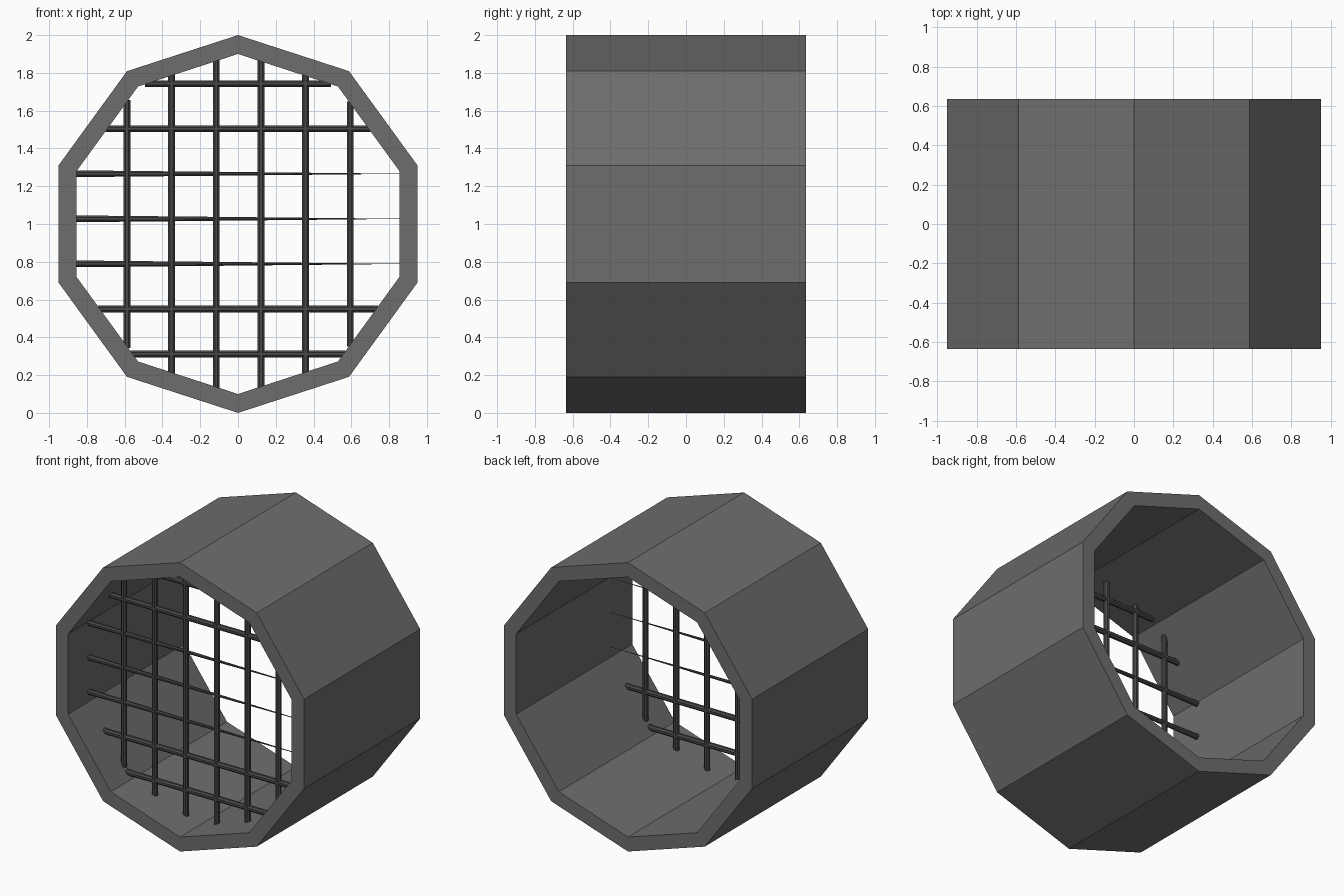
import bpy
import bmesh
from math import pi, radians, sin, cos
from mathutils import Matrix, Vector

cube = bpy.data.objects.get("Cube")
if cube:
    bpy.data.objects.remove(cube)

SIDES = 10
OUTER, INNER = 1.0, 0.9
HALF_DEPTH = 0.635
GRATE_Y = -0.405
BAR_RADIUS = 0.0195
CENTRE = Vector((0, 0, 1))


def make_material(name, value):
    mat = bpy.data.materials.new(name)
    mat.use_nodes = True
    colour = (value, value, value, 1)
    mat.diffuse_color = colour
    bsdf = next(n for n in mat.node_tree.nodes if n.type == "BSDF_PRINCIPLED")
    bsdf.inputs["Base Color"].default_value = colour
    return mat


def add_object(name, bm, mat):
    bmesh.ops.recalc_face_normals(bm, faces=bm.faces)
    mesh = bpy.data.meshes.new(name)
    bm.to_mesh(mesh)
    bm.free()
    mesh.materials.append(mat)
    obj = bpy.data.objects.new(name, mesh)
    bpy.context.collection.objects.link(obj)
    return obj


def half_chord(offset, along):
    """Distance from the centre line to the inner wall for a bar at an offset."""
    apothem = INNER * cos(pi / SIDES)
    reach = []
    for i in range(SIDES):
        a = 2 * pi * i / SIDES
        run, side = (cos(a), sin(a)) if along == "x" else (sin(a), cos(a))
        if run > 0.01:
            reach.append((apothem - side * offset) / run)
    return min(reach) + 0.01


def add_bar(name, offset, along, end_radius=BAR_RADIUS):
    bm = bmesh.new()
    bmesh.ops.create_cone(bm, cap_ends=True, segments=8, radius1=BAR_RADIUS,
                          radius2=end_radius, depth=2 * half_chord(offset, along))
    bmesh.ops.rotate(bm, verts=bm.verts, matrix=Matrix.Rotation(pi / 8, 3, "Z"))
    if along == "x":
        bmesh.ops.rotate(bm, verts=bm.verts, matrix=Matrix.Rotation(pi / 2, 3, "Y"))
        place = Vector((0, GRATE_Y, offset))
    else:
        place = Vector((offset, GRATE_Y, 0))
    bmesh.ops.translate(bm, verts=bm.verts, vec=CENTRE + place)
    add_object(name, bm, bar_grey)


shell_grey = make_material("concrete grey", 0.155)
bar_grey = make_material("dark iron", 0.065)

# Ten-sided pipe: a rectangular wall section spun about the y axis
bm = bmesh.new()
section = [(OUTER, -HALF_DEPTH), (OUTER, HALF_DEPTH),
           (INNER, HALF_DEPTH), (INNER, -HALF_DEPTH)]
verts = [bm.verts.new((0, y, 1 + r)) for r, y in section]
edges = [bm.edges.new((verts[i], verts[(i + 1) % 4])) for i in range(4)]
bmesh.ops.spin(bm, geom=verts + edges, cent=CENTRE, axis=(0, 1, 0),
               angle=radians(360), steps=SIDES)
bmesh.ops.remove_doubles(bm, verts=bm.verts, dist=0.001)
add_object("pipe_shell", bm, shell_grey)

# Upright grate bars
for i in range(6):
    add_bar(f"upright_bar_{i + 1}", -0.588 + 0.2365 * i, "z")

# Cross bars: the middle three narrow to a point on the left
for i in range(7):
    tip = 0.0005 if 2 <= i <= 4 else BAR_RADIUS
    add_bar(f"cross_bar_{i + 1}", -0.688 + 0.2385 * i, "x", tip)
